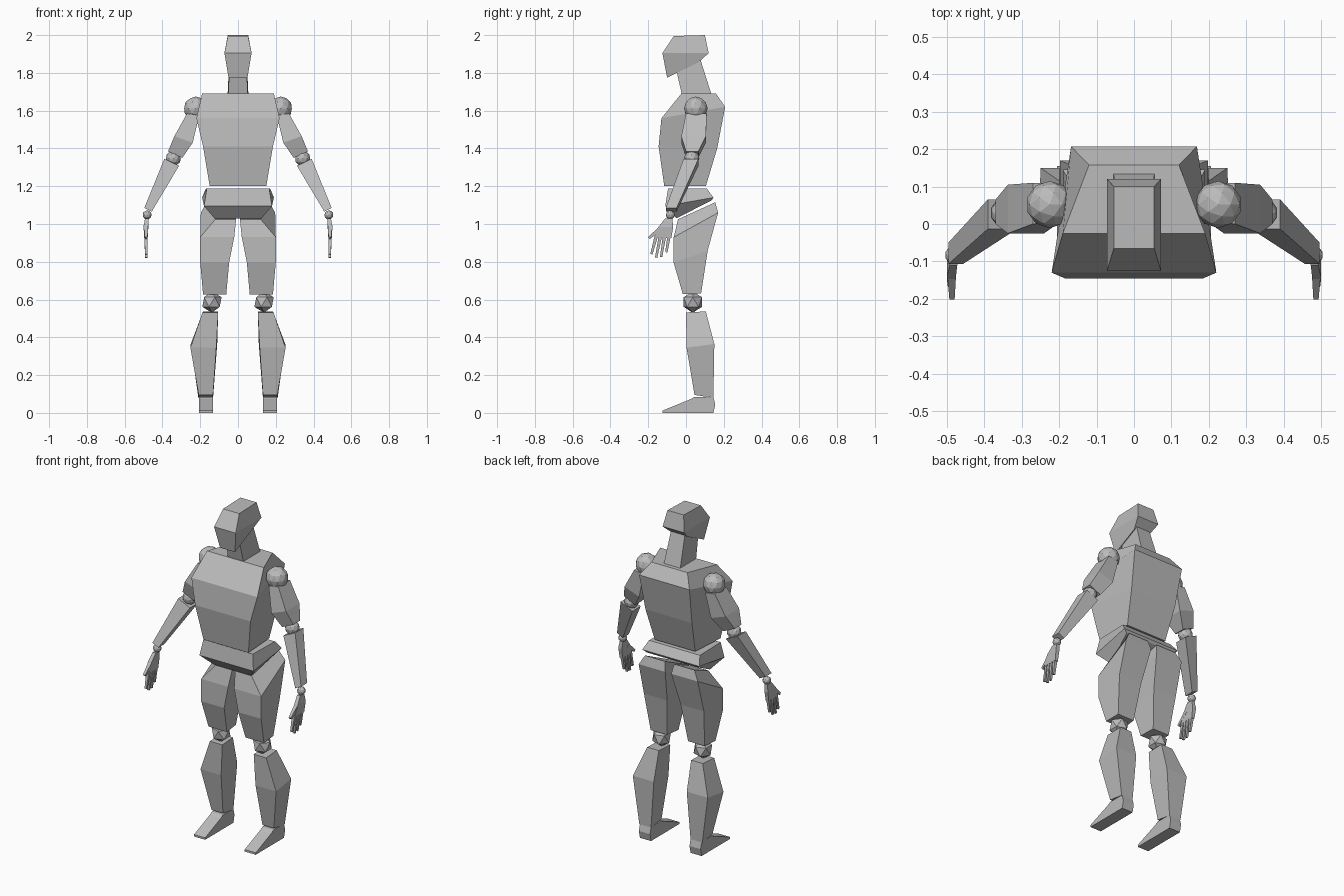
import bpy, bmesh
from mathutils import Vector

if "Cube" in bpy.data.objects:
    bpy.data.objects.remove(bpy.data.objects["Cube"])

grey = bpy.data.materials.new("plain grey")
grey.diffuse_color = (0.5, 0.5, 0.5, 1)
grey.use_nodes = True
grey.node_tree.nodes["Principled BSDF"].inputs["Base Color"].default_value = grey.diffuse_color


def finish(name, bm):
    bmesh.ops.recalc_face_normals(bm, faces=bm.faces)
    mesh = bpy.data.meshes.new(name)
    bm.to_mesh(mesh)
    bm.free()
    mesh.materials.append(grey)
    bpy.context.collection.objects.link(bpy.data.objects.new(name, mesh))


def loft(name, rings):
    """Skin a closed flat-faced solid through rings of equal point count."""
    bm = bmesh.new()
    loops = [[bm.verts.new(p) for p in ring] for ring in rings]
    n = len(loops[0])
    for a, b in zip(loops, loops[1:]):
        for i in range(n):
            j = (i + 1) % n
            bm.faces.new((a[i], a[j], b[j], b[i]))
    bm.faces.new(loops[0])
    bm.faces.new(loops[-1])
    finish(name, bm)


def body(name, sections):
    """Sections: front y, z, half width, then back y, z, half width."""
    loft(name, [[(-fw, fy, fz), (fw, fy, fz), (bw, by, bz), (-bw, by, bz)]
                for fy, fz, fw, by, bz, bw in sections])


def leg(name, s, sections):
    """Sections: front y, z, inner x, outer x, then the same at the back."""
    loft(name, [[(s * fi, fy, fz), (s * fo, fy, fz), (s * bo, by, bz), (s * bi, by, bz)]
                for fy, fz, fi, fo, by, bz, bi, bo in sections])


def arm(name, s, sections):
    """Sections: outer x, z, inner x, z, front y, back y."""
    loft(name, [[(s * xo, yf, zo), (s * xi, yf, zi), (s * xi, yb, zi), (s * xo, yb, zo)]
                for xo, zo, xi, zi, yf, yb in sections])


def ball(name, centre, radius, level):
    bm = bmesh.new()
    bmesh.ops.create_icosphere(bm, subdivisions=level, radius=radius)
    bmesh.ops.translate(bm, vec=Vector(centre), verts=bm.verts)
    finish(name, bm)


def finger(name, s, start, end, w0, w1):
    """Tapered bar in the y-z plane of the hand."""
    d = Vector((end[0] - start[0], end[1] - start[1])).normalized()
    rings = []
    for (y, z), w, x in ((start, w0, 0.487), (end, w1, 0.486)):
        oy, oz = -d.y * w, d.x * w
        rings.append([(s * (x - w), y - oy, z - oz), (s * (x + w), y - oy, z - oz),
                      (s * (x + w), y + oy, z + oz), (s * (x - w), y + oy, z + oz)])
    loft(name, rings)


# Head, neck and trunk
body("head", [(-.10, 1.775, .05, .065, 1.855, .052),
              (-.125, 1.905, .072, .12, 1.905, .072),
              (-.065, 1.995, .054, .10, 2.0, .054)])
body("neck", [(-.022, 1.685, .052, .135, 1.685, .055),
              (-.05, 1.81, .046, .075, 1.875, .046)])
body("torso", [(-.115, 1.20, .15, .105, 1.20, .135),
               (-.145, 1.41, .185, .165, 1.40, .155),
               (-.13, 1.56, .22, .207, 1.62, .168),
               (-.025, 1.69, .19, .158, 1.692, .12)])
body("pelvis", [(-.05, 1.03, .125, .135, 1.125, .165),
                (-.11, 1.095, .18, .145, 1.14, .19),
                (-.095, 1.188, .165, .11, 1.188, .17)])

for side, s in (("left", -1), ("right", 1)):
    # Legs
    leg(side + "_thigh", s, [
        (-.017, .628, .062, .185, .08, .632, .07, .18),
        (-.065, .795, .047, .20, .115, .86, .045, .20),
        (-.065, .93, .02, .20, .17, 1.06, .02, .197),
        (-.042, 1.025, .01, .12, .155, 1.115, .03, .165)])
    ball(side + "_knee", (s * .138, .036, .587), .057, 1)
    leg(side + "_calf", s, [
        (.045, .095, .132, .208, .145, .08, .132, .21),
        (.003, .345, .115, .252, .15, .365, .11, .25),
        (0, .532, .105, .188, .105, .537, .108, .185)])
    foot_profile = [(-.125, 0), (.145, 0), (.155, .045), (.145, .082),
                    (.045, .085), (.025, .073), (-.125, .012)]
    loft(side + "_foot", [[(s * x, y, z) for y, z in foot_profile] for x in (.132, .206)])

    # Arms
    ball(side + "_shoulder", (s * .225, .052, 1.612), .063, 2)
    arm(side + "_upper_arm", s, [
        (.27, 1.585, .205, 1.575, .0, .11),
        (.337, 1.465, .24, 1.43, -.025, .105),
        (.37, 1.385, .295, 1.35, 0, .065)])
    ball(side + "_elbow", (s * .342, .03, 1.348), .041, 2)
    arm(side + "_forearm", s, [
        (.39, 1.345, .312, 1.308, -.013, .066),
        (.496, 1.085, .457, 1.065, -.107, -.05)])
    ball(side + "_wrist", (s * .481, -.083, 1.048), .024, 2)

    # Hands
    arm(side + "_palm", s, [
        (.492, 1.03, .472, 1.03, -.11, -.072),
        (.50, .985, .476, .985, -.145, -.068),
        (.497, .925, .478, .925, -.168, -.078)])
    tips = [((-.158, .935), (-.183, .84)), ((-.136, .935), (-.158, .822)),
            ((-.114, .935), (-.132, .825)), ((-.09, .935), (-.104, .85))]
    for i, (start, end) in enumerate(tips):
        finger(f"{side}_finger_{i + 1}", s, start, end, .009, .006)
    finger(side + "_thumb", s, (-.125, .985), (-.197, .925), .012, .007)
